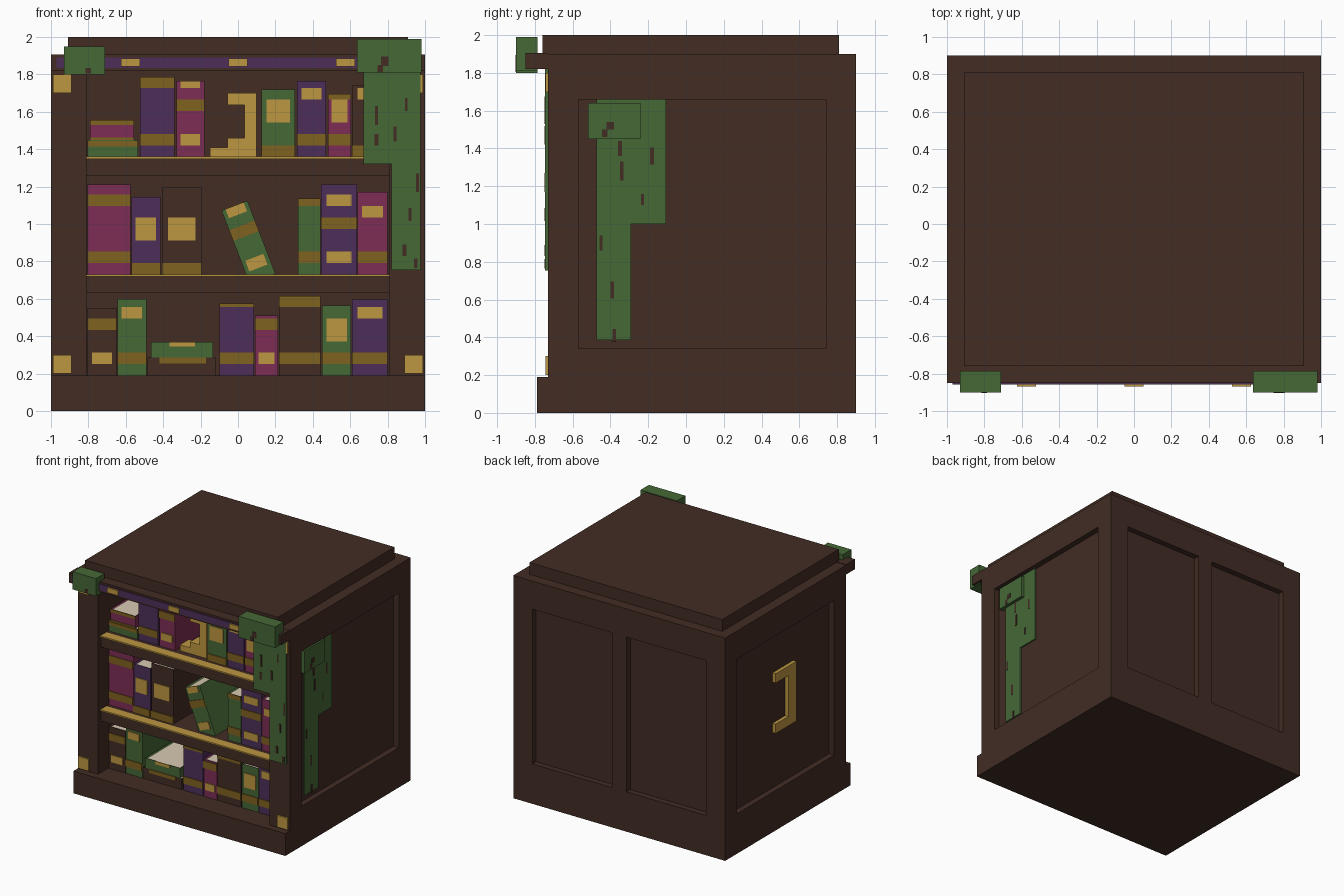
import bpy, bmesh
from mathutils import Matrix, Vector

default = bpy.data.objects.get("Cube")
if default:
    bpy.data.objects.remove(default, do_unlink=True)


def material(name, *rgb):
    lin = [((c / 255 + 0.055) / 1.055) ** 2.4 for c in rgb] + [1]
    m = bpy.data.materials.new(name)
    m.use_nodes = True
    m.diffuse_color = lin
    m.node_tree.nodes["Principled BSDF"].inputs["Base Color"].default_value = lin
    return m


WOOD = material("dark wood", 66, 44, 36)
GREEN = material("moss green", 70, 104, 54)
PURPLE = material("deep purple", 77, 47, 90)
WINE = material("wine red", 125, 45, 83)
GOLD = material("gold", 190, 151, 65)
BRONZE = material("dull gold", 128, 98, 33)
PAPER = material("paper", 215, 202, 178)


def add_box(bm, x, y, z, index=0):
    """Add a box spanning three (low, high) ranges; return its top face."""
    size = [b - a for a, b in (x, y, z)]
    mid = [(a + b) / 2 for a, b in (x, y, z)]
    mat = Matrix.Translation(mid) @ Matrix.Diagonal((*size, 1))
    verts = bmesh.ops.create_cube(bm, size=1, matrix=mat)["verts"]
    faces = {f for v in verts for f in v.link_faces}
    for f in faces:
        f.material_index = index
    return max(faces, key=lambda f: f.calc_center_median().z)


def finish(name, bm, mats):
    me = bpy.data.meshes.new(name)
    bm.to_mesh(me)
    bm.free()
    for m in mats:
        me.materials.append(m)
    ob = bpy.data.objects.new(name, me)
    bpy.context.scene.collection.objects.link(ob)
    return ob


def boxes(name, mat, *spans):
    bm = bmesh.new()
    for s in spans:
        add_box(bm, *s)
    return finish(name, bm, [mat])


def flip(span):
    return (-span[1], -span[0])


# Cabinet levels and depths
FRONT, BACK, TOP = -0.73, 0.9, 1.9
SHELVES = (0.19, 0.73, 1.36)
PANEL = (0.34, 1.66)
PLANE = 0.95
INNER = (-0.81, 0.81)

# Carcass: solid back, floor, ceiling
boxes("carcass", WOOD,
      ((-PLANE, PLANE), (-0.1, 0.85), (0, TOP)),
      (INNER, (FRONT, -0.1), (0, SHELVES[0])),
      (INNER, (FRONT, -0.1), (1.82, TOP)))

# Side walls with framed recessed panels
for side in ("left", "right"):
    turn = flip if side == "right" else (lambda s: s)
    frame = turn((PLANE, 1))
    boxes(side + "_side_wall", WOOD, (turn((0.81, PLANE)), (FRONT, -0.1), (0, TOP)))
    boxes(side + "_side_frame", WOOD,
          (frame, (FRONT, -0.57), (0, TOP)),
          (frame, (0.74, BACK), (0, TOP)),
          (frame, (-0.57, 0.74), (0, PANEL[0])),
          (frame, (-0.57, 0.74), (PANEL[1], TOP)))
    # Corner plates on the front posts
    for label, z in (("lower", 0.2), ("upper", 1.7)):
        boxes(f"{side}_{label}_corner_plate", GOLD,
              (turn((0.89, 0.99)), (FRONT - 0.015, FRONT), (z, z + 0.1)))

# Back frame with two recessed panels
rim = (0.85, BACK)
boxes("back_frame", WOOD,
      ((-PLANE, PLANE), rim, (0, PANEL[0])),
      ((-PLANE, PLANE), rim, (PANEL[1], TOP)),
      *[(x, rim, PANEL) for x in ((-PLANE, -0.82), (-0.07, 0.07), (0.82, PLANE))])

# Plinth, cornice and top cap
boxes("plinth", WOOD, ((-1, 1), (-0.79, FRONT), (0, SHELVES[0])))
boxes("cornice", WOOD, ((-1, 1), (-0.85, FRONT), (1.82, 1.905)))
boxes("top_cap", WOOD, ((-0.91, 0.91), (-0.76, 0.81), (TOP, 2)))
boxes("cornice_band", PURPLE, ((-0.97, 0.97), (-0.858, -0.85), (1.835, 1.89)))
boxes("cornice_studs", GOLD,
      *[((x - 0.05, x + 0.05), (-0.87, -0.855), (1.842, 1.885)) for x in (-0.575, 0, 0.575)])

# Shelves with gold edging
for label, z in zip(("lower", "upper"), SHELVES[1:]):
    boxes(label + "_shelf", WOOD, (INNER, (-0.69, -0.1), (z - 0.1, z - 0.008)))
    boxes(label + "_shelf_edging", GOLD, (INNER, (-0.7, -0.62), (z - 0.012, z)))
    boxes(label + "_shelf_top", WOOD, (INNER, (-0.62, -0.1), (z - 0.008, z)))

# Books: each mark letter fills one slot up the spine
SLOT = 0.061
SPINE = -0.59


def book(name, x0, x1, z, height, cover, marks="", tilt=0.0, depth=0.42):
    bm = bmesh.new()
    half = (x1 - x0) / 2
    top = add_box(bm, (-half, half), (SPINE, SPINE + depth), (0, height))
    bmesh.ops.inset_individual(bm, faces=[top], thickness=0.012)
    bmesh.ops.translate(bm, verts=top.verts, vec=Vector((0, 0, -0.01)))
    top.material_index = 1
    for i, mark in enumerate(marks):
        if mark == ".":
            continue
        w = half if mark == "b" else half * 0.7
        high = min(SLOT * (i + (2 if mark == "T" else 1)), height)
        add_box(bm, (-w, w), (SPINE - 0.008, SPINE), (SLOT * i, high), 3 if mark == "b" else 2)
    ob = finish(name, bm, [cover, PAPER, GOLD, BRONZE])
    ob.location = ((x0 + x1) / 2, 0, z)
    ob.rotation_euler.y = tilt


ROWS = {
    "bottom": [(-0.805, -0.65, 0.36, WOOD, ".g..b"), (-0.645, -0.49, 0.41, GREEN, ".b...g"),
               (-0.1, 0.085, 0.385, PURPLE, ".b....b"), (0.09, 0.215, 0.32, WINE, ".g..b"),
               (0.22, 0.44, 0.425, WOOD, ".b....b"), (0.45, 0.605, 0.375, GREEN, ".b.T"),
               (0.61, 0.8, 0.405, PURPLE, ".b...g")],
    "middle": [(-0.805, -0.575, 0.48, WINE, ".b.....b"[:6] + "b"), (-0.57, -0.415, 0.415, PURPLE, "b..T"),
               (-0.405, -0.195, 0.465, WOOD, "b..T"), (0.32, 0.44, 0.405, GREEN, ".b....b"),
               (0.445, 0.635, 0.48, PURPLE, ".g..b.g"), (0.64, 0.8, 0.44, WINE, ".b...g")],
    "top": [(-0.525, -0.34, 0.425, PURPLE, ".b....b"), (-0.33, -0.18, 0.405, WINE, ".g..b.g"),
            (0.125, 0.305, 0.36, GREEN, "b..T"), (0.315, 0.47, 0.405, PURPLE, ".b...g"),
            (0.48, 0.605, 0.335, WINE, ".b.T.b"), (0.61, 0.8, 0.38, WOOD, "b....g")],
}
for (row, items), z in zip(ROWS.items(), SHELVES):
    for n, (x0, x1, height, cover, marks) in enumerate(items, 1):
        book(f"{row}_book_{n}", x0, x1, z, height, cover, marks)
book("leaning_book", 0.057, 0.205, 0.708, 0.418, GREEN, ".g..b.g", tilt=-0.367)

# Books lying flat
book("flat_green_book", -0.805, -0.535, 1.36, 0.09, GREEN)
book("flat_wine_book", -0.79, -0.555, 1.45, 0.105, WINE)
book("flat_wood_book", -0.485, -0.12, 0.19, 0.095, WOOD)
book("open_green_book", -0.465, -0.135, 0.285, 0.085, GREEN)
plate = (SPINE - 0.008, SPINE)
boxes("flat_book_bands", BRONZE,
      ((-0.805, -0.535), plate, (1.415, 1.445)),
      ((-0.79, -0.555), plate, (1.53, 1.555)),
      ((-0.79, -0.555), plate, (1.45, 1.463)),
      ((-0.42, -0.17), plate, (0.255, 0.285)))
boxes("open_book_clasp", GOLD, ((-0.365, -0.23), plate, (0.345, 0.37)))

# Gold bracket ornament on the top shelf
y = (-0.57, -0.45)
boxes("bracket_ornament", GOLD,
      ((-0.15, 0.1), y, (1.36, 1.41)), ((-0.055, 0.1), y, (1.41, 1.46)),
      ((0.035, 0.1), y, (1.46, 1.635)), ((-0.055, 0.1), y, (1.635, 1.7)))

# Gold bracket on the right side panel
x = (-0.98, -PLANE)
boxes("side_bracket", GOLD,
      (x, (-0.09, 0.02), (0.81, 1.32)),
      (x, (0.02, 0.19), (0.81, 0.89)), (x, (0.02, 0.19), (1.24, 1.32)))

# Moss clumps and hanging drapes
boxes("right_moss_clump", GREEN, ((-0.93, -0.71), (-0.9, -0.785), (1.8, 1.95)))
boxes("left_moss_clump", GREEN, ((0.635, 0.98), (-0.9, -0.785), (1.81, 1.99)))
drape = (-0.747, FRONT)
boxes("front_moss_drape", GREEN,
      ((0.67, 0.975), drape, (1.32, 1.82)), ((0.82, 0.975), drape, (0.755, 1.32)))
x = (PLANE, 0.962)
boxes("side_moss_drape", GREEN,
      (x, (-0.475, -0.105), (1, 1.66)), (x, (-0.475, -0.29), (0.385, 1)))
boxes("side_moss_clump", GREEN, ((PLANE, 0.99), (-0.52, -0.24), (1.45, 1.64)))


# Small bare patches in the moss
def patches(name, depth, spots, sideways=False):
    spans = []
    for u, z, w, h in spots:
        across, up = (u - w / 2, u + w / 2), (z - h / 2, z + h / 2)
        spans.append((depth, across, up) if sideways else (across, depth, up))
    boxes(name, WOOD, *spans)


patches("front_drape_patches", (-0.75, -0.746),
        [(0.74, 1.58, 0.015, 0.1), (0.74, 1.45, 0.02, 0.06), (0.84, 1.48, 0.015, 0.08),
         (0.9, 1.64, 0.015, 0.07), (0.96, 1.22, 0.015, 0.1), (0.89, 0.86, 0.02, 0.06),
         (0.95, 0.79, 0.02, 0.05), (0.92, 1.05, 0.015, 0.07)])
patches("clump_patches", (-0.903, -0.899),
        [(0.785, 1.87, 0.04, 0.05), (0.76, 1.83, 0.03, 0.04), (-0.8, 1.82, 0.03, 0.03)])
patches("side_drape_patches", (0.961, 0.965),
        [(-0.34, 1.28, 0.02, 0.1), (-0.18, 1.36, 0.02, 0.09), (-0.23, 1.13, 0.015, 0.06),
         (-0.39, 0.65, 0.02, 0.09), (-0.38, 0.41, 0.02, 0.07), (-0.45, 0.9, 0.015, 0.08),
         (-0.35, 1.4, 0.02, 0.08)], True)
patches("side_clump_patches", (0.989, 0.993), [(-0.4, 1.52, 0.04, 0.04), (-0.43, 1.48, 0.03, 0.04)], True)
